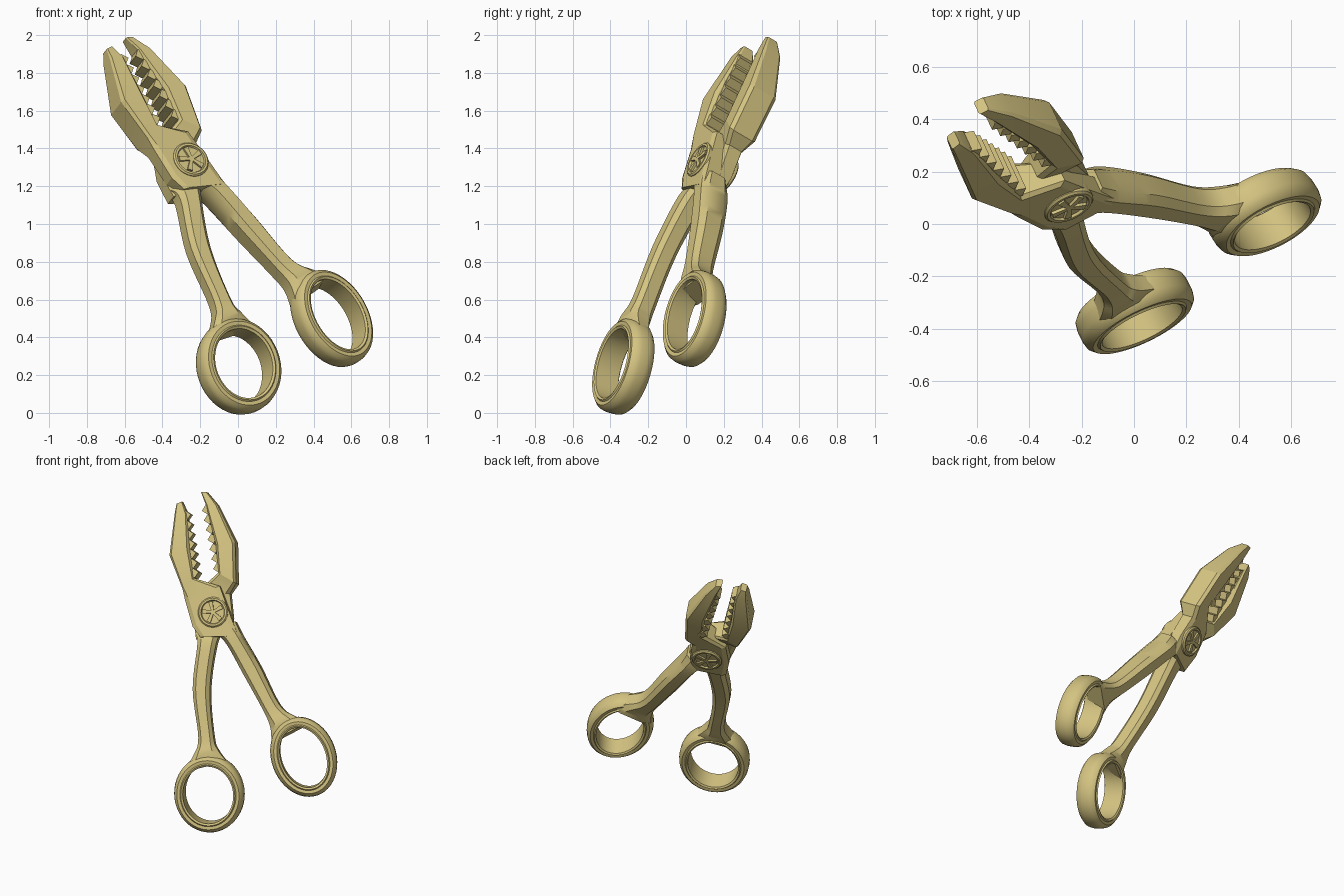
import bpy, bmesh, math
from mathutils import Vector, Matrix

if "Cube" in bpy.data.objects:
    bpy.data.objects.remove(bpy.data.objects["Cube"], do_unlink=True)

brass = bpy.data.materials.new("pale_brass")
brass.use_nodes = True
COLOR = (0.66, 0.55, 0.22, 1)
brass.diffuse_color = COLOR
brass.node_tree.nodes["Principled BSDF"].inputs["Base Color"].default_value = COLOR

# Tool frame: u across, v toward the jaw tips, w out of the flat front
N = Vector((0.37, -0.80, 0.47)).normalized()
V = Vector((-0.467, 0.282, 0.838))
V = (V - N * V.dot(N)).normalized()
U = V.cross(N)
FRAME = Matrix((U, V, N)).transposed().to_4x4()
FRAME.translation = (-0.283, 0.142, 1.298)


def finish(name, bm, angle=35):
    bmesh.ops.recalc_face_normals(bm, faces=bm.faces)
    bm.transform(FRAME)
    mesh = bpy.data.meshes.new(name)
    bm.to_mesh(mesh)
    bm.free()
    mesh.materials.append(brass)
    ob = bpy.data.objects.new(name, mesh)
    bpy.context.collection.objects.link(ob)
    bpy.ops.object.select_all(action="DESELECT")
    ob.select_set(True)
    bpy.context.view_layer.objects.active = ob
    bpy.ops.object.shade_smooth_by_angle(angle=math.radians(angle))


def skin(bm, rows, closed=False):
    rings = [[bm.verts.new(p) for p in row] for row in rows]
    n = len(rings[0])
    for i in range(len(rings) - (0 if closed else 1)):
        a, b = rings[i], rings[(i + 1) % len(rings)]
        for j in range(n):
            bm.faces.new((a[j], a[(j + 1) % n], b[(j + 1) % n], b[j]))
    if not closed:
        bm.faces.new(rings[0])
        bm.faces.new(rings[-1])


def spline(stations, steps):
    """Smooth run through stations of left u, v, right u, v, back w, front w."""
    pts = [Vector(s) for s in stations]
    out = []
    for i in range(len(pts) - 1):
        p0, p1, p2 = pts[max(i - 1, 0)], pts[i], pts[i + 1]
        p3 = pts[min(i + 2, len(pts) - 1)]
        for k in range(steps):
            t = k / steps
            out.append(p1 + (p2 - p0) * (t / 2) + (p0 * 2 - p1 * 5 + p2 * 4 - p3) * (t * t / 2)
                       + (p1 * 3 - p0 - p2 * 3 + p3) * (t ** 3 / 2))
    return out + [pts[-1]]


def loft(name, stations, chamfer, steps=1, angle=35):
    bm = bmesh.new()
    rows = []
    c = 1 - chamfer
    section = [(1, c), (c, 1), (-c, 1), (-1, c), (-1, -c), (-c, -1), (c, -1), (1, -c)]
    for s in spline(stations, steps):
        left, right = Vector((s[0], s[1], 0)), Vector((s[2], s[3], 0))
        mid, half = (left + right) / 2, (right - left) / 2
        rows.append([mid + half * a + Vector((0, 0, (s[4] + s[5]) / 2 + b * (s[5] - s[4]) / 2))
                     for a, b in section])
    skin(bm, rows)
    finish(name, bm, angle)


# Jaws, running into the two lapped pivot plates
loft("left_jaw", [
    (-0.085, 0.76, -0.045, 0.765, -0.03, 0.03),
    (-0.108, 0.70, -0.03, 0.68, -0.055, 0.055),
    (-0.20, 0.435, -0.06, 0.45, -0.09, 0.095),
    (-0.165, 0.20, -0.075, 0.25, -0.08, 0.095),
    (-0.165, 0.12, 0.08, 0.16, -0.02, 0.09),
    (-0.155, -0.06, 0.10, 0.0, -0.01, 0.09),
    (-0.12, -0.14, 0.125, -0.19, -0.02, 0.09)], 0.22, angle=20)
loft("right_jaw", [
    (0.085, 0.80, 0.125, 0.79, -0.07, -0.01),
    (0.10, 0.71, 0.175, 0.69, -0.095, 0.015),
    (0.11, 0.44, 0.238, 0.42, -0.12, 0.05),
    (0.085, 0.25, 0.185, 0.155, -0.105, 0.06),
    (-0.09, 0.16, 0.125, 0.10, -0.085, 0.02),
    (-0.15, 0.0, 0.105, -0.06, -0.085, 0.01),
    (-0.16, -0.14, 0.06, -0.16, -0.08, 0.03)], 0.25, angle=20)

# Curved handles, flaring into the rings
loft("right_handle", [
    (-0.06, -0.11, 0.125, -0.09, -0.06, 0.085),
    (0.025, -0.20, 0.15, -0.20, -0.085, 0.088),
    (0.10, -0.45, 0.215, -0.41, -0.085, 0.075),
    (0.172, -0.70, 0.285, -0.69, -0.07, 0.07),
    (0.195, -0.82, 0.37, -0.79, -0.06, 0.08),
    (0.18, -0.92, 0.46, -0.85, -0.06, 0.07)], 0.42, 5)
loft("left_handle", [
    (-0.155, -0.10, 0.04, -0.11, -0.07, 0.04),
    (-0.155, -0.18, -0.03, -0.20, -0.05, 0.08),
    (-0.25, -0.46, -0.14, -0.49, -0.035, 0.085),
    (-0.285, -0.78, -0.186, -0.80, -0.035, 0.085),
    (-0.345, -0.89, -0.175, -0.89, -0.035, 0.095),
    (-0.43, -0.97, -0.14, -0.97, -0.03, 0.08)], 0.42, 5)


# Oval finger rings, with a raised lip round each opening; tilt is the u, v lean of the axis
def finger_ring(name, center, long_axis, a, b, tilt):
    long_dir = Vector((*long_axis, 0)).normalized()
    side = Vector((-long_dir.y, long_dir.x, 0))
    axis = Vector((*tilt, 1))
    long_dir.z, side.z = -long_dir.dot(axis), -side.dot(axis)
    half = [(-0.064, 0.045), (-0.064, 0.066), (-0.052, 0.073), (-0.045, 0.065),
            (-0.025, 0.067), (-0.006, 0.048), (0, 0.02)]
    profile = half + [(r, -w) for r, w in reversed(half)]
    rows = []
    for i in range(48):
        t = math.tau * i / 48
        rows.append([Vector(center) + long_dir * (a + r) * math.cos(t)
                     + side * (b + r) * math.sin(t) + axis * w for r, w in profile])
    bm = bmesh.new()
    skin(bm, rows, closed=True)
    finish(name, bm)


finger_ring("left_finger_ring", (-0.305, -1.15, -0.01), (-0.25, -0.97), 0.25, 0.232, (-0.05, -0.22))
finger_ring("right_finger_ring", (0.36, -1.06, -0.01), (0.1, -1), 0.265, 0.212, (0.08, -0.17))


# Gripping teeth: ridges across each jaw's inner edge
def teeth(name, start, end, out, middle, count=7):
    bm = bmesh.new()
    start, end = Vector((*start, 0)), Vector((*end, 0))
    step = (end - start) / count
    for i in range(count):
        p = start + step * (i + 0.5)
        depth = 0.04 + 0.04 * (i + 0.5) / count
        tri = [p - step / 2, p + Vector((out, 0, 0)), p + step / 2, p - Vector((out, 0, 0))]
        skin(bm, [[q + Vector((0, 0, middle + w)) for q in tri] for w in (-depth, depth)])
    finish(name, bm, 20)


teeth("left_teeth", (-0.035, 0.70), (-0.07, 0.25), 0.033, 0.005)
teeth("right_teeth", (0.10, 0.71), (0.09, 0.25), -0.033, -0.035)

# Pivot screw heads, with a rim and a five-armed star on both sides
for side, label in ((1, "front"), (-1, "back")):
    bm = bmesh.new()
    base = side * 0.088

    def at(angle, r, h):
        return Vector((r * math.cos(angle), r * math.sin(angle), base + side * h))

    angles = [math.tau * i / 32 for i in range(32)]
    outline = [(0.1, -0.03), (0.1, 0.006), (0.092, 0.014), (0.08, 0.014), (0.075, 0.004)]
    skin(bm, [[at(t, r, h) for t in angles] for r, h in outline])
    for k in range(5):
        t = math.tau * k / 5 + 0.3
        arm = [at(t - 0.2, 0.072, 0), at(t + 0.2, 0.072, 0), at(t + 1.57, 0.007, 0), at(t - 1.57, 0.007, 0)]
        skin(bm, [arm, [p + Vector((0, 0, side * 0.016)) for p in arm]])
    finish(label + "_pivot_screw", bm)
